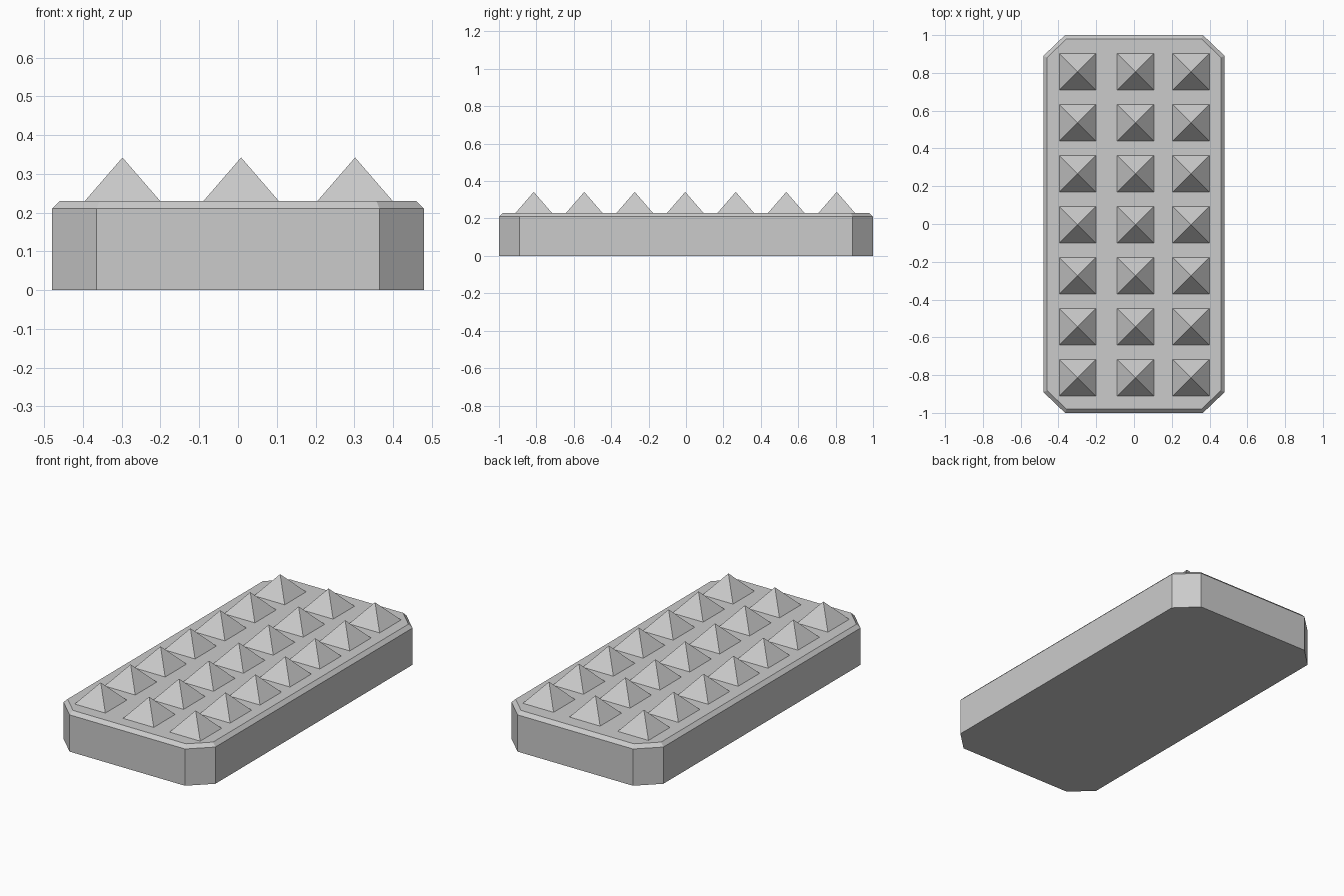
import bpy, bmesh
from math import pi, sqrt
from mathutils import Matrix

if "Cube" in bpy.data.objects:
    bpy.data.objects.remove(bpy.data.objects["Cube"])


def add_object(name, bm):
    bmesh.ops.recalc_face_normals(bm, faces=bm.faces)
    mesh = bpy.data.meshes.new(name)
    bm.to_mesh(mesh)
    bm.free()
    obj = bpy.data.objects.new(name, mesh)
    bpy.context.collection.objects.link(obj)
    return obj


def octagon(bm, hx, hy, cx, cy, z):
    """Rectangle with cut corners: half sizes hx, hy; cuts start at cx, cy."""
    quarter = [(hx, cy), (cx, hy)]
    pts = quarter + [(-x, y) for x, y in reversed(quarter)]
    pts += [(-x, -y) for x, y in pts]
    return [bm.verts.new((x, y, z)) for x, y in pts]


# Base slab with cut corners and a narrow sloped top rim
bm = bmesh.new()
rings = [octagon(bm, 0.48, 1.0, 0.365, 0.89, 0.0),
         octagon(bm, 0.48, 1.0, 0.365, 0.89, 0.21),
         octagon(bm, 0.46, 0.98, 0.357, 0.882, 0.23)]
for low, high in zip(rings, rings[1:]):
    for i in range(8):
        j = (i + 1) % 8
        bm.faces.new((low[i], low[j], high[j], high[i]))
bm.faces.new(rings[0])
bm.faces.new(rings[-1])
add_object("base_slab", bm)

# Grid of four-sided studs, 3 columns by 7 rows
HALF, HEIGHT, TOP = 0.097, 0.112, 0.23
for col, x in enumerate((-0.298, 0.008, 0.302)):
    for row in range(7):
        y = 0.806 - 0.27 * row
        bm = bmesh.new()
        bmesh.ops.create_cone(
            bm, cap_ends=False, segments=4, radius1=HALF * sqrt(2), radius2=0,
            depth=HEIGHT, matrix=Matrix.Rotation(pi / 4, 4, 'Z'))
        bmesh.ops.remove_doubles(bm, verts=bm.verts, dist=1e-5)
        stud = add_object(f"stud_{col + 1}_{row + 1}", bm)
        stud.location = (x, y, TOP + HEIGHT / 2)
